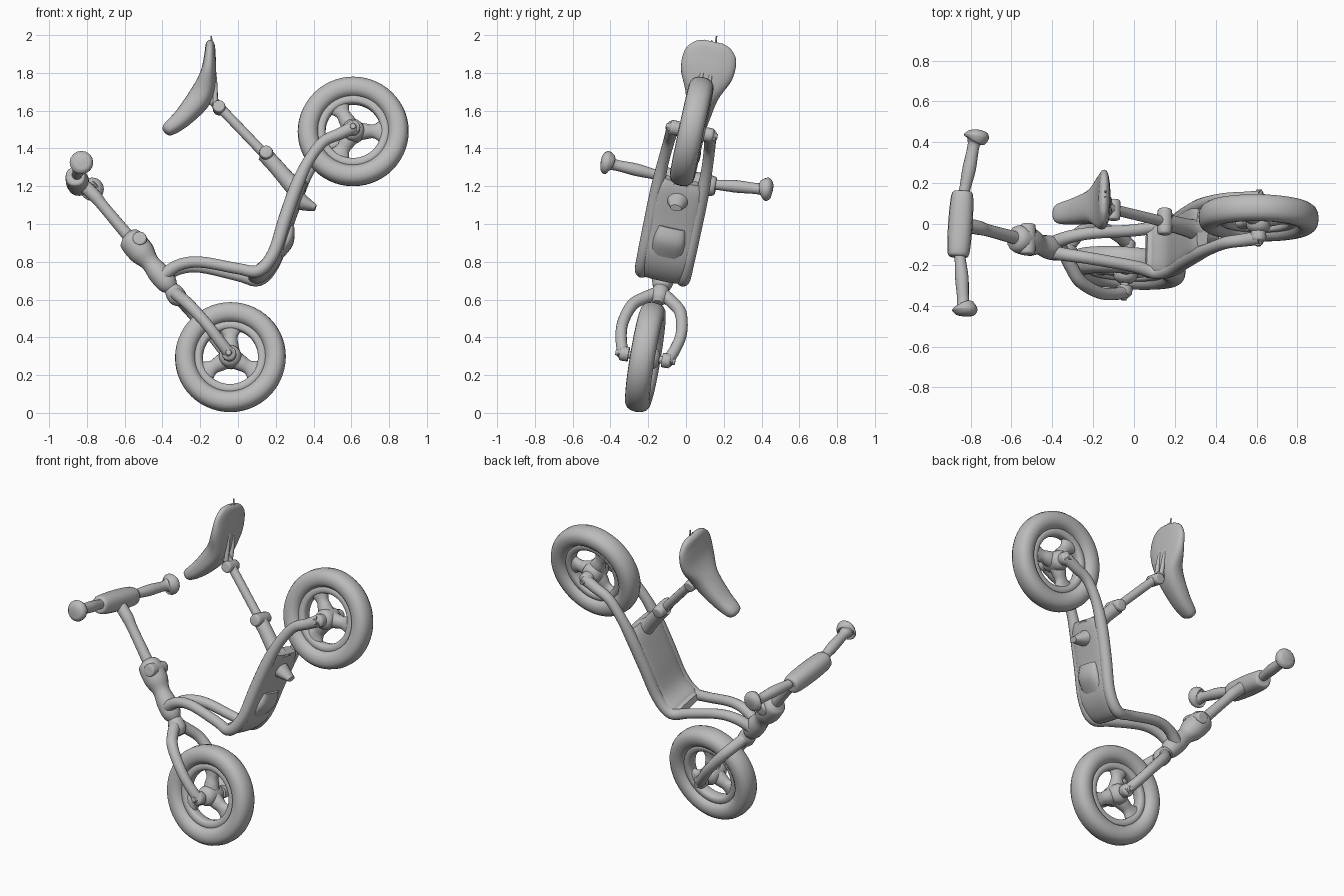
import bpy, bmesh, math
from mathutils import Vector

if "Cube" in bpy.data.objects:
    bpy.data.objects.remove(bpy.data.objects["Cube"])

grey = bpy.data.materials.new("plain_grey")
grey.diffuse_color = (0.5, 0.5, 0.5, 1)
grey.use_nodes = True
grey.node_tree.nodes["Principled BSDF"].inputs["Base Color"].default_value = grey.diffuse_color

# Side directions of the leaning frame and of the slightly turned steering
SIDE = Vector((0.017, 1, -0.214)).normalized()
STEER = Vector((0.066, 0.984, -0.164)).normalized()


def pt(x, z, s=0.0, n=SIDE):
    """Point on the leaning middle plane, moved sideways by s."""
    y = -0.215 - 0.0175 * (x + 0.04) + 0.2146 * (z - 0.295)
    return Vector((x, y, z)) + n * s


def finish(bm, name):
    bmesh.ops.recalc_face_normals(bm, faces=bm.faces)
    me = bpy.data.meshes.new(name)
    bm.to_mesh(me)
    bm.free()
    me.materials.append(grey)
    ob = bpy.data.objects.new(name, me)
    bpy.context.collection.objects.link(ob)
    bpy.ops.object.select_all(action='DESELECT')
    ob.select_set(True)
    bpy.context.view_layer.objects.active = ob
    bpy.ops.object.shade_smooth_by_angle(angle=math.radians(50))
    return ob


def catmull(a, b, c, d, t):
    return 0.5 * (2 * b + (c - a) * t + (2 * a - 5 * b + 4 * c - d) * t * t
                  + (3 * b - a - 3 * c + d) * t ** 3)


def sweep(name, stations, ref=SIDE, steps=5, seg=16, power=1.0):
    """Smooth sweep through (point, half width along ref, half thickness)."""
    st = [(s[0], s[1], s[-1]) for s in stations]
    st = [st[0]] + st + [st[-1]]
    rows = []
    for i in range(1, len(st) - 2):
        last = i == len(st) - 3
        for k in range(steps + (1 if last else 0)):
            q = st[i - 1:i + 3]
            rows.append([catmull(q[0][j], q[1][j], q[2][j], q[3][j], k / steps)
                         for j in range(3)])
    bm = bmesh.new()
    rings = []
    for i, (p, w, h) in enumerate(rows):
        tan = (rows[min(i + 1, len(rows) - 1)][0] - rows[max(i - 1, 0)][0]).normalized()
        u = (ref - tan * ref.dot(tan)).normalized()
        v = tan.cross(u)
        ring = []
        for k in range(seg):
            a = math.tau * k / seg
            c, s = math.cos(a), math.sin(a)
            c = math.copysign(abs(c) ** power, c)
            s = math.copysign(abs(s) ** power, s)
            ring.append(bm.verts.new(p + u * c * w + v * s * h))
        rings.append(ring)
    for r0, r1 in zip(rings, rings[1:]):
        for k in range(seg):
            j = (k + 1) % seg
            bm.faces.new((r0[k], r0[j], r1[j], r1[k]))
    bm.faces.new(rings[0])
    bm.faces.new(rings[-1])
    return finish(bm, name)


def ring_body(name, c, n, radius, dr, dh, power=1.0, seg=56, sec=16):
    """Ring around axis n with an elliptical or boxy section."""
    u = (Vector((1, 0, 0)) - n * n.x).normalized()
    v = u.cross(n)
    bm = bmesh.new()
    grid = []
    for i in range(seg):
        a = math.tau * i / seg
        d = u * math.cos(a) + v * math.sin(a)
        row = []
        for k in range(sec):
            b = math.tau * k / sec
            x, y = math.cos(b), math.sin(b)
            x = math.copysign(abs(x) ** power, x)
            y = math.copysign(abs(y) ** power, y)
            row.append(bm.verts.new(c + d * (radius + dr * x) + n * dh * y))
        grid.append(row)
    for i in range(seg):
        for k in range(sec):
            i2, k2 = (i + 1) % seg, (k + 1) % sec
            bm.faces.new((grid[i][k], grid[i2][k], grid[i2][k2], grid[i][k2]))
    finish(bm, name)


def wheel(name, c, n, first, half_axle):
    ring_body(name + "_tyre", c, n, 0.238, 0.056, 0.066, 0.85)
    ring_body(name + "_rim", c, n, 0.172, 0.026, 0.036, 0.7)
    u = (Vector((1, 0, 0)) - n * n.x).normalized()
    v = u.cross(n)
    if v.z < 0:
        v = -v
    # three flared spokes
    for i in range(3):
        a = math.radians(first + 120 * i)
        d = u * math.cos(a) + v * math.sin(a)
        sweep(f"{name}_spoke_{i + 1}",
              [(c + d * 0.01, 0.05, 0.055), (c + d * 0.07, 0.04, 0.042),
               (c + d * 0.115, 0.03, 0.04), (c + d * 0.17, 0.03, 0.085)], n)
    X = Vector((1, 0, 0))
    sweep(name + "_hub", [(c - n * 0.075, 0.03), (c - n * 0.045, 0.058),
                          (c + n * 0.045, 0.058), (c + n * 0.075, 0.03)], X)
    sweep(name + "_axle", [(c - n * half_axle, 0.02), (c + n * half_axle, 0.02)], X, 1)
    # rounded bolt caps
    for s in (-1, 1):
        sweep(f"{name}_bolt_{'near' if s < 0 else 'far'}",
              [(c + n * s * (half_axle - 0.05), 0.038), (c + n * s * (half_axle - 0.01), 0.038),
               (c + n * s * half_axle, 0.022), (c + n * s * (half_axle + 0.02), 0.014)], X, 3)


wheel("front_wheel", pt(-0.04, 0.295), STEER, 90, 0.14)
wheel("rear_wheel", pt(0.61, 1.49), SIDE, 0, 0.12)

for s, tag in ((-1, "near"), (1, "far")):
    # fork leg
    sweep("fork_leg_" + tag,
          [(pt(x, z, s * o, STEER), r) for x, z, o, r in (
              (-0.34, 0.64, 0.0, 0.035), (-0.30, 0.60, 0.07, 0.033), (-0.25, 0.55, 0.13, 0.032),
              (-0.16, 0.45, 0.158, 0.03), (-0.09, 0.36, 0.145, 0.03), (-0.03, 0.285, 0.115, 0.032))])
    # frame rail running from head tube to rear axle
    sweep("frame_rail_" + tag,
          [(pt(x, z, s * o), r) for x, z, o, r in (
              (-0.41, 0.71, 0.02, 0.035), (-0.32, 0.77, 0.045, 0.032), (-0.2, 0.785, 0.065, 0.03),
              (0.0, 0.745, 0.09, 0.03), (0.11, 0.728, 0.115, 0.033), (0.19, 0.82, 0.12, 0.033),
              (0.25, 1.0, 0.12, 0.035), (0.31, 1.17, 0.12, 0.035), (0.37, 1.3, 0.118, 0.03),
              (0.45, 1.41, 0.11, 0.03), (0.54, 1.455, 0.105, 0.032), (0.62, 1.495, 0.1, 0.036))])
    # grip with flared end knob
    sweep("handle_grip_" + tag,
          [(pt(x, z, s * o, STEER), r) for x, z, o, r in (
              (-0.85, 1.23, 0.1, 0.03), (-0.84, 1.235, 0.17, 0.027), (-0.825, 1.243, 0.27, 0.033),
              (-0.81, 1.25, 0.39, 0.03), (-0.803, 1.254, 0.415, 0.055), (-0.8, 1.255, 0.435, 0.062),
              (-0.8, 1.256, 0.455, 0.045), (-0.8, 1.256, 0.462, 0.015))], Vector((1, 0, 0)))
    # thin rail under the seat
    top = 1.998 if s > 0 else 1.97
    sweep("seat_rail_" + tag,
          [(pt(-0.12, 1.62, s * 0.02), 0.014), (pt(-0.122, 1.75, s * 0.024), 0.012),
           (pt(-0.135, 1.9, s * 0.018), 0.008), (pt(-0.142, top, s * 0.01), 0.004)])

# padded middle of the handlebar
sweep("handlebar_pad",
      [(pt(-0.85, 1.225, s, STEER), r) for s, r in (
          (-0.16, 0.03), (-0.145, 0.053), (0, 0.06), (0.145, 0.053), (0.16, 0.03))],
      Vector((1, 0, 0)), power=0.85)
# steering stem, head tube and fork crown
sweep("steering_stem", [(pt(-0.84, 1.225), 0.035), (pt(-0.76, 1.15), 0.035),
                        (pt(-0.71, 1.09), 0.03), (pt(-0.55, 0.9), 0.033)])
sweep("head_tube", [(pt(x, z), r) for x, z, r in (
    (-0.59, 0.94, 0.035), (-0.57, 0.92, 0.066), (-0.51, 0.85, 0.07), (-0.465, 0.795, 0.05),
    (-0.42, 0.74, 0.058), (-0.375, 0.685, 0.055), (-0.35, 0.655, 0.035))])
sweep("stem_clamp", [(pt(-0.52, 0.91, s), r) for s, r in (
    (-0.075, 0.025), (-0.06, 0.038), (0.06, 0.038), (0.075, 0.025))], Vector((1, 0, 0)))
sweep("fork_crown", [(pt(-0.36, 0.665), 0.035), (pt(-0.34, 0.64), 0.048),
                     (pt(-0.315, 0.605), 0.048), (pt(-0.295, 0.58), 0.025)])

# foot board between the rails, with ledge and stop underneath
sweep("foot_board", [(pt(x, z), w, t) for x, z, w, t in (
    (0.06, 0.735, 0.09, 0.02), (0.11, 0.735, 0.125, 0.035), (0.19, 0.82, 0.135, 0.037),
    (0.25, 1.0, 0.135, 0.04), (0.31, 1.17, 0.13, 0.042), (0.335, 1.23, 0.10, 0.03))],
    seg=24, power=0.6)
sweep("board_ledge", [(pt(0.21, 0.84), 0.085, 0.03), (pt(0.26, 0.91), 0.085, 0.035),
                      (pt(0.28, 0.98), 0.07, 0.02)], power=0.8)
sweep("board_stop", [(pt(0.29, 1.14), 0.07, 0.06), (pt(0.35, 1.11), 0.05, 0.04),
                     (pt(0.41, 1.085), 0.03, 0.018)])

# seat tube, clamp and post
sweep("seat_tube", [(pt(0.33, 1.17), 0.06), (pt(0.27, 1.225), 0.046),
                    (pt(0.2, 1.305), 0.042), (pt(0.14, 1.37), 0.042)])
sweep("seat_clamp", [(pt(0.15, 1.37, s), r) for s, r in (
    (-0.065, 0.02), (-0.05, 0.036), (0.05, 0.036), (0.065, 0.02))], Vector((1, 0, 0)))
sweep("seat_post", [(pt(0.16, 1.35), 0.026), (pt(-0.07, 1.59), 0.026), (pt(-0.16, 1.68), 0.026)])
sweep("seat_bracket", [(pt(-0.1, 1.615, s), r) for s, r in (
    (-0.05, 0.02), (-0.04, 0.033), (0.04, 0.033), (0.05, 0.02))], Vector((1, 0, 0)))

# saddle, narrow nose to broad back
sweep("seat", [(pt(x, z), w, t) for x, z, w, t in (
    (-0.387, 1.485, 0.015, 0.012), (-0.37, 1.5, 0.048, 0.035), (-0.29, 1.565, 0.065, 0.05),
    (-0.195, 1.68, 0.088, 0.062), (-0.158, 1.79, 0.138, 0.042), (-0.148, 1.89, 0.14, 0.03),
    (-0.147, 1.945, 0.1, 0.024), (-0.147, 1.965, 0.05, 0.01))], seg=24, power=0.8)
